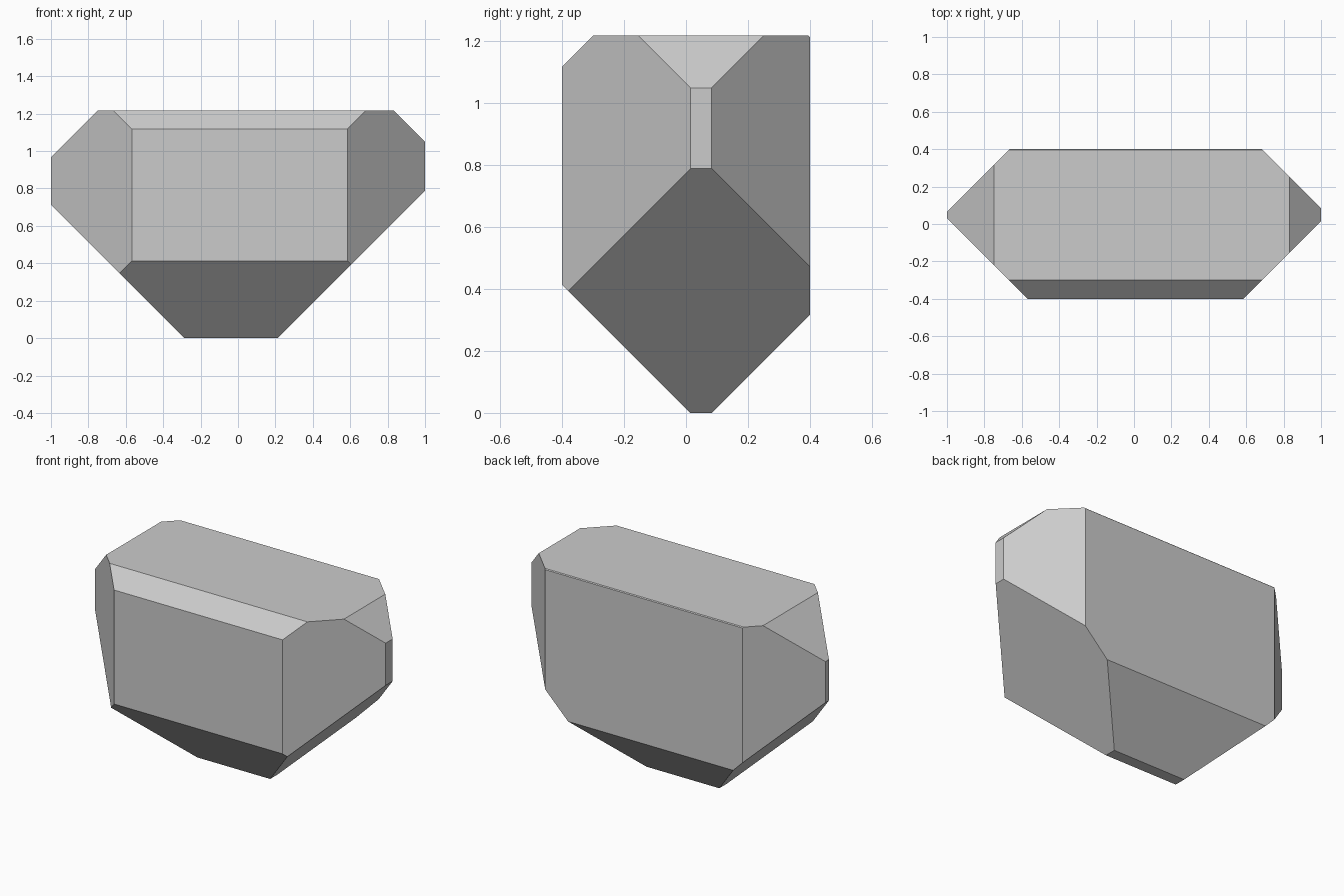
import bpy, bmesh
from mathutils import Vector

if "Cube" in bpy.data.objects:
    bpy.data.objects.remove(bpy.data.objects["Cube"])

# Bounding block: 2 x 0.8 x 1.218, standing on the ground
H = 1.218
bm = bmesh.new()
bmesh.ops.create_cube(bm, size=1.0)
for v in bm.verts:
    v.co = Vector((v.co.x * 2, v.co.y * 0.8, (v.co.z + 0.5) * H))


def chamfer(direction, limit):
    """Cut away everything where direction . p > limit and cap the cut."""
    n = Vector(direction)
    cut = bmesh.ops.bisect_plane(
        bm, geom=bm.verts[:] + bm.edges[:] + bm.faces[:], dist=1e-5,
        plane_co=n * (limit / n.length_squared), plane_no=n, clear_outer=True)
    edges = [e for e in cut["geom_cut"] if isinstance(e, bmesh.types.BMEdge)]
    bmesh.ops.contextual_create(bm, geom=edges)


# 45 degree chamfers along the twelve block edges
for direction, limit in (
    # upright corners
    ((1, -1, 0), 0.985), ((1, 1, 0), 1.083),
    ((-1, 1, 0), 1.066), ((-1, -1, 0), 0.968),
    # lower and upper ends
    ((1, 0, -1), 0.211), ((-1, 0, -1), 0.287),
    ((1, 0, 1), 2.05), ((-1, 0, 1), 1.967),
    # lower and upper long sides
    ((0, -1, -1), -0.013), ((0, 1, -1), 0.084),
    ((0, -1, 1), 1.518), ((0, 1, 1), 1.613),
):
    chamfer(direction, limit)

bmesh.ops.recalc_face_normals(bm, faces=bm.faces[:])
mesh = bpy.data.meshes.new("faceted_block")
bm.to_mesh(mesh)
bm.free()
block = bpy.data.objects.new("faceted_block", mesh)
bpy.context.collection.objects.link(block)
